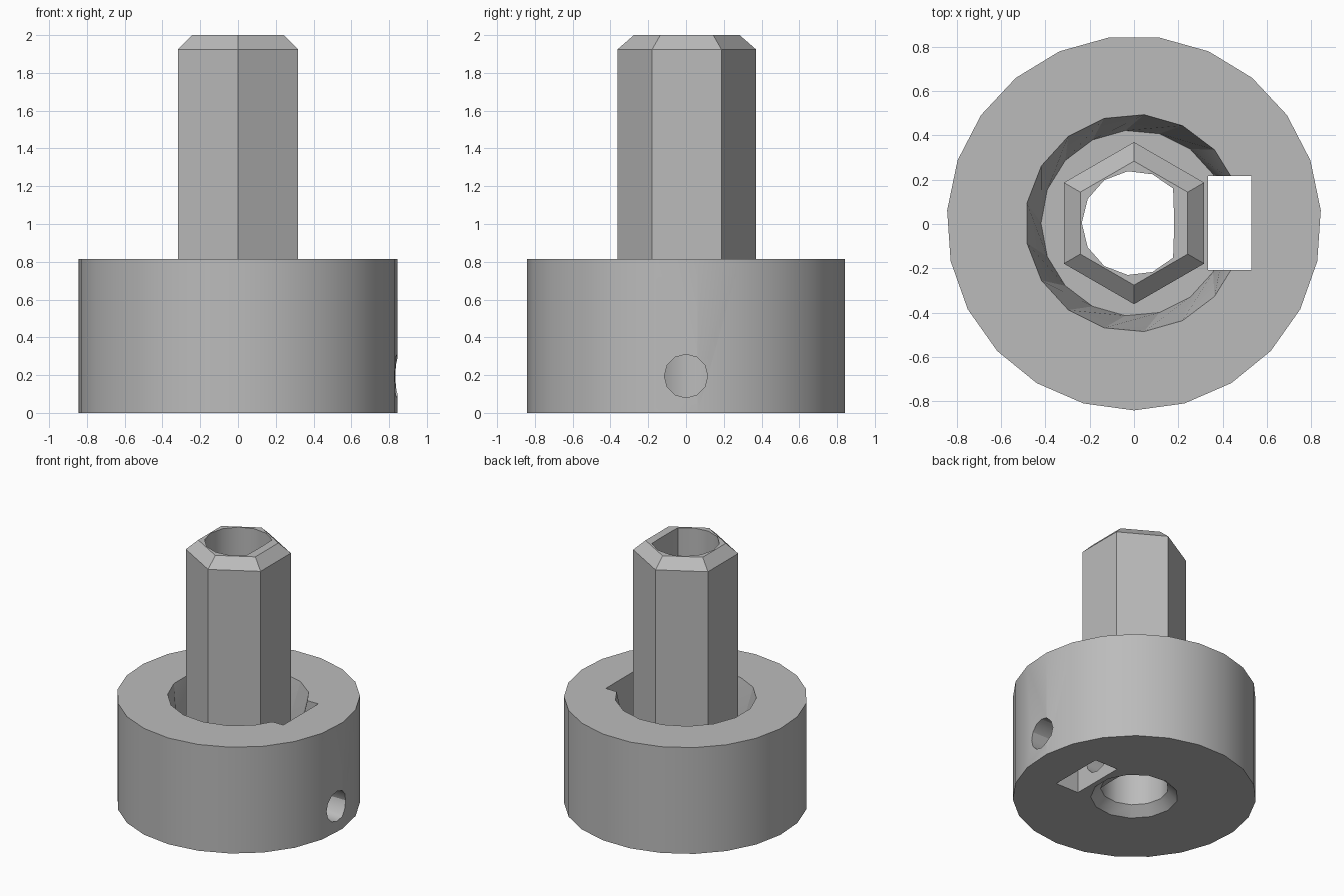
import bpy
import math
from mathutils import Vector

cube = bpy.data.objects.get("Cube")
if cube:
    bpy.data.objects.remove(cube, do_unlink=True)

MID = 0.004          # small centring offset of the whole part in y
FLOOR = 0.4          # floor of the recess around the stem

grey = bpy.data.materials.new("plain_grey")
grey.use_nodes = True
grey.diffuse_color = (0.5, 0.5, 0.5, 1)
grey.node_tree.nodes["Principled BSDF"].inputs["Base Color"].default_value = (0.5, 0.5, 0.5, 1)


def loft(name, sides, rings, start=0.0, flat=None):
    """Solid of regular polygon rings (radius, z, extra turn in degrees); flat clamps x."""
    verts, faces = [], []
    for radius, z, turn in rings:
        for i in range(sides):
            a = math.radians(start + turn) + math.tau * i / sides
            x = radius * math.cos(a)
            if flat is not None:
                x = min(x, flat)
            verts.append((x, MID + radius * math.sin(a), z))
    for r in range(len(rings) - 1):
        for i in range(sides):
            a, b = r * sides + i, r * sides + (i + 1) % sides
            if rings[r][2] == rings[r + 1][2]:
                faces.append((a, b, b + sides, a + sides))
            else:
                faces += [(a, b, a + sides), (b, b + sides, a + sides)]
    top = (len(rings) - 1) * sides
    faces.append(tuple(reversed(range(sides))))
    faces.append(tuple(range(top, top + sides)))
    mesh = bpy.data.meshes.new(name)
    mesh.from_pydata(verts, [], faces)
    mesh.materials.append(grey)
    obj = bpy.data.objects.new(name, mesh)
    bpy.context.collection.objects.link(obj)
    return obj


def combine(target, tool, operation):
    """Apply a boolean and remove the tool."""
    mod = target.modifiers.new(tool.name, 'BOOLEAN')
    mod.operation = operation
    mod.solver = 'EXACT'
    mod.object = tool
    bpy.context.view_layer.objects.active = target
    bpy.ops.object.modifier_apply(modifier=mod.name)
    bpy.data.objects.remove(tool, do_unlink=True)


# Round collar with a tapered recess
body = loft("collar_and_hex_stem", 23, [(0.846, 0, 0), (0.846, 0.815, 0)], start=-90)
half = 180 / 17
rim = 0.492 + 0.07 * 0.1 / (0.815 - FLOOR)
recess = loft("recess_cutter", 17, [(0.42, FLOOR, half), (0.492, 0.815, 0), (rim, 0.915, 0)])
combine(body, recess, 'DIFFERENCE')

# Hexagonal stem with a bevelled tip
stem = loft("stem", 6, [(0.366, 0.2, 0), (0.366, 1.925, 0), (0.28, 2, 0)], start=90)
combine(body, stem, 'UNION')

# D-shaped bore through the stem, with a round countersink below
bore = loft("bore_cutter", 13, [(0.236, -0.1, 0), (0.236, 2.1, 0)], start=180, flat=0.18)
combine(body, bore, 'DIFFERENCE')
sink = loft("countersink_cutter", 13, [(0.374, -0.07, 0), (0.234, 0.07, 0)], start=180)
combine(body, sink, 'DIFFERENCE')

# Rectangular nut slot through the collar
slot = loft("slot_cutter", 4, [(1, -0.1, 0), (1, 1.0, 0)], start=45)
for v in slot.data.vertices:
    v.co.x = 0.53 if v.co.x > 0 else 0.335
    v.co.y = MID + math.copysign(0.212, v.co.y - MID)
combine(body, slot, 'DIFFERENCE')

# Screw hole from the side into the bore
screw = loft("screw_cutter", 12, [(0.115, 0.05, 0), (0.115, 1.0, 0)])
for v in screw.data.vertices:
    x, y, z = v.co
    v.co = Vector((z, y - MID, 0.195 - x))
combine(body, screw, 'DIFFERENCE')

# Smooth round walls, crisp edges
bpy.ops.object.select_all(action='DESELECT')
body.select_set(True)
bpy.context.view_layer.objects.active = body
bpy.ops.object.shade_smooth_by_angle(angle=math.radians(30))
